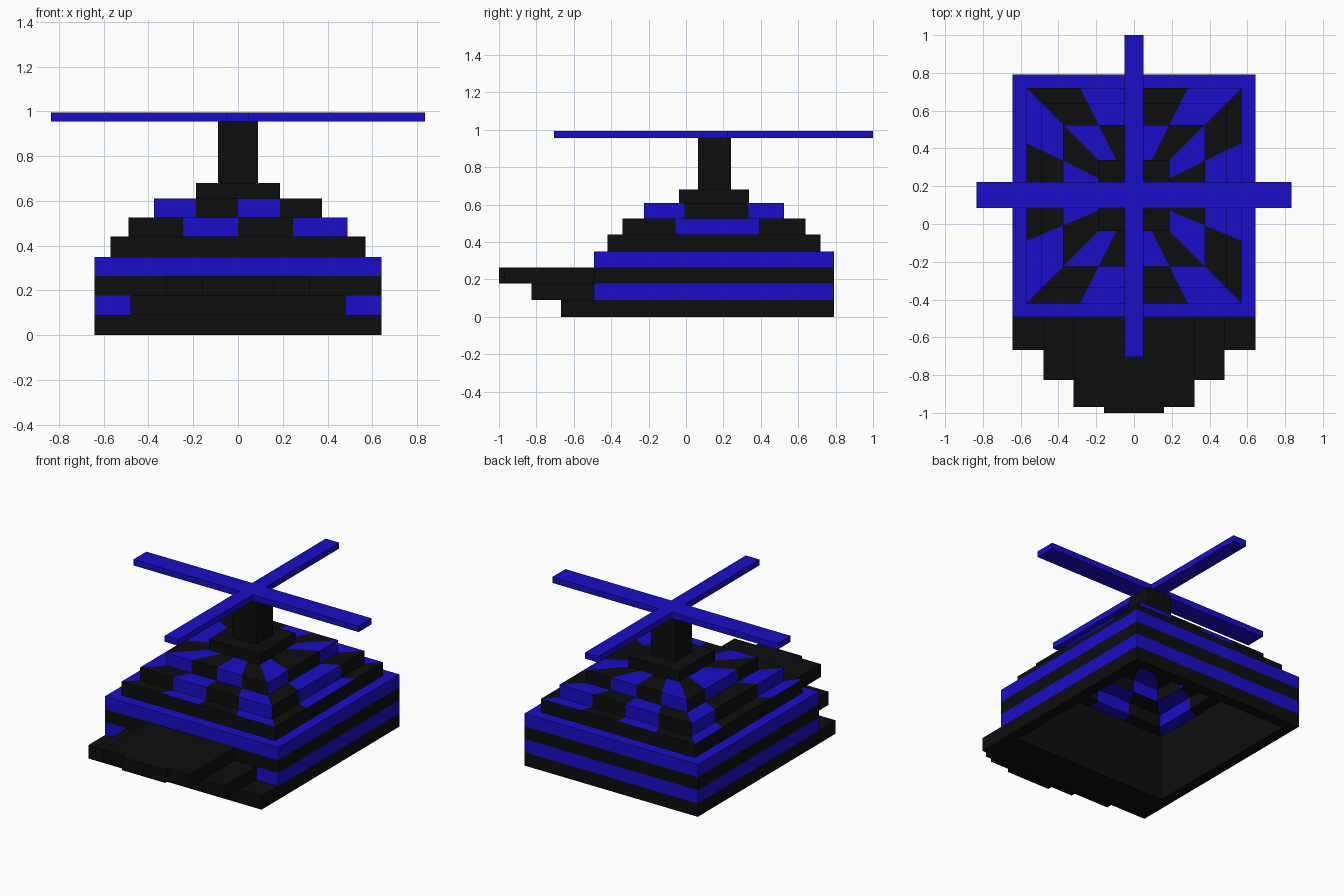
import bpy, bmesh

if "Cube" in bpy.data.objects:
    bpy.data.objects.remove(bpy.data.objects["Cube"])

CY = 0.15  # centre of the square building in y


def material(name, rgb):
    m = bpy.data.materials.new(name)
    m.diffuse_color = (*rgb, 1)
    m.use_nodes = True
    m.node_tree.nodes["Principled BSDF"].inputs["Base Color"].default_value = m.diffuse_color
    return m


BLACK = material("black", (0.004, 0.004, 0.004))
BLUE = material("blue", (0.01, 0.004, 0.58))


def make(name, bm, mats):
    me = bpy.data.meshes.new(name)
    bm.to_mesh(me)
    bm.free()
    for m in mats:
        me.materials.append(m)
    ob = bpy.data.objects.new(name, me)
    bpy.context.collection.objects.link(ob)
    return ob


def square(r, split):
    """Points counter-clockwise round a square, optionally split into 14 blocks."""
    front = (0, .25, .5, .75) if split else (0,)
    right = (0, .29, .745) if split else (0,)
    left = (0, .255, .71) if split else (0,)
    pts = [(-r + 2 * r * t, CY - r) for t in front]
    pts += [(r, CY - r + 2 * r * t) for t in right]
    pts += [(r - 2 * r * t, CY + r) for t in front]
    pts += [(-r, CY + r - 2 * r * t) for t in left]
    return pts


def course(name, profile, mats, cap=False):
    """Sweep a (half width, height) profile round the square; colours alternate."""
    bm = bmesh.new()
    rows = [[bm.verts.new((x, y, z)) for x, y in square(r, len(mats) > 1)]
            for r, z in profile]
    n = len(rows[0])
    for a, b in zip(rows, rows[1:]):
        for k in range(n):
            f = bm.faces.new((a[k], a[(k + 1) % n], b[(k + 1) % n], b[k]))
            f.material_index = k % len(mats)
    if cap:
        bm.faces.new(rows[-1])
    return make(name, bm, mats)


def prism(name, pts, z0, z1, mat):
    """Extrude a counter-clockwise outline from z0 to z1."""
    bm = bmesh.new()
    lo = [bm.verts.new((x, y, z0)) for x, y in pts]
    hi = [bm.verts.new((x, y, z1)) for x, y in pts]
    n = len(pts)
    bm.faces.new(lo[::-1])
    bm.faces.new(hi)
    for k in range(n):
        bm.faces.new((lo[k], lo[(k + 1) % n], hi[(k + 1) % n], hi[k]))
    return make(name, bm, [mat])


def box(name, hx, y0, y1, z0, z1, mat):
    return prism(name, [(-hx, y0), (hx, y0), (hx, y1), (-hx, y1)], z0, z1, mat)


# Striped lower walls and their dark lining, open underneath
levels = [0, .09, .178, .265, .35]
for i, (z0, z1) in enumerate(zip(levels, levels[1:])):
    course(f"wall_band_{i + 1}", [(.57, z0), (.642, z0), (.642, z1), (.57, z1)],
           [(BLACK, BLUE)[i % 2]])
course("wall_lining", [(.57, 0), (.57, .44)], [BLACK])

# Stepped roof with alternating wedge blocks
course("lower_roof", [(.57, .44), (.49, .44), (.49, .525), (.375, .525)], [BLACK, BLUE])
course("middle_roof", [(.375, .525), (.375, .61), (.188, .61)], [BLUE, BLACK])
course("upper_roof", [(.188, .61), (.188, .68)], [BLACK], cap=True)

# Tower and flat cross
box("tower", .09, CY - .085, CY + .09, .68, .955, BLACK)
a, b, y0, y1 = .05, .835, .085, .222
prism("top_cross", [(-a, -.705), (a, -.705), (a, y0), (b, y0), (b, y1), (a, y1),
                    (a, 1), (-a, 1), (-a, y1), (-b, y1), (-b, y0), (-a, y0)],
      .955, .995, BLUE)

# Front slabs, each one narrower and reaching further out
front = CY - .642
box("front_slab_low", .642, -.667, front, levels[0], levels[1], BLACK)
box("front_slab_middle", .48, -.825, front, levels[1], levels[2], BLACK)
prism("front_slab_high", [(-.32, front), (-.32, -.97), (-.16, -.97), (-.16, -1),
                          (.16, -1), (.16, -.97), (.32, -.97), (.32, front)],
      levels[2], levels[3], BLACK)
